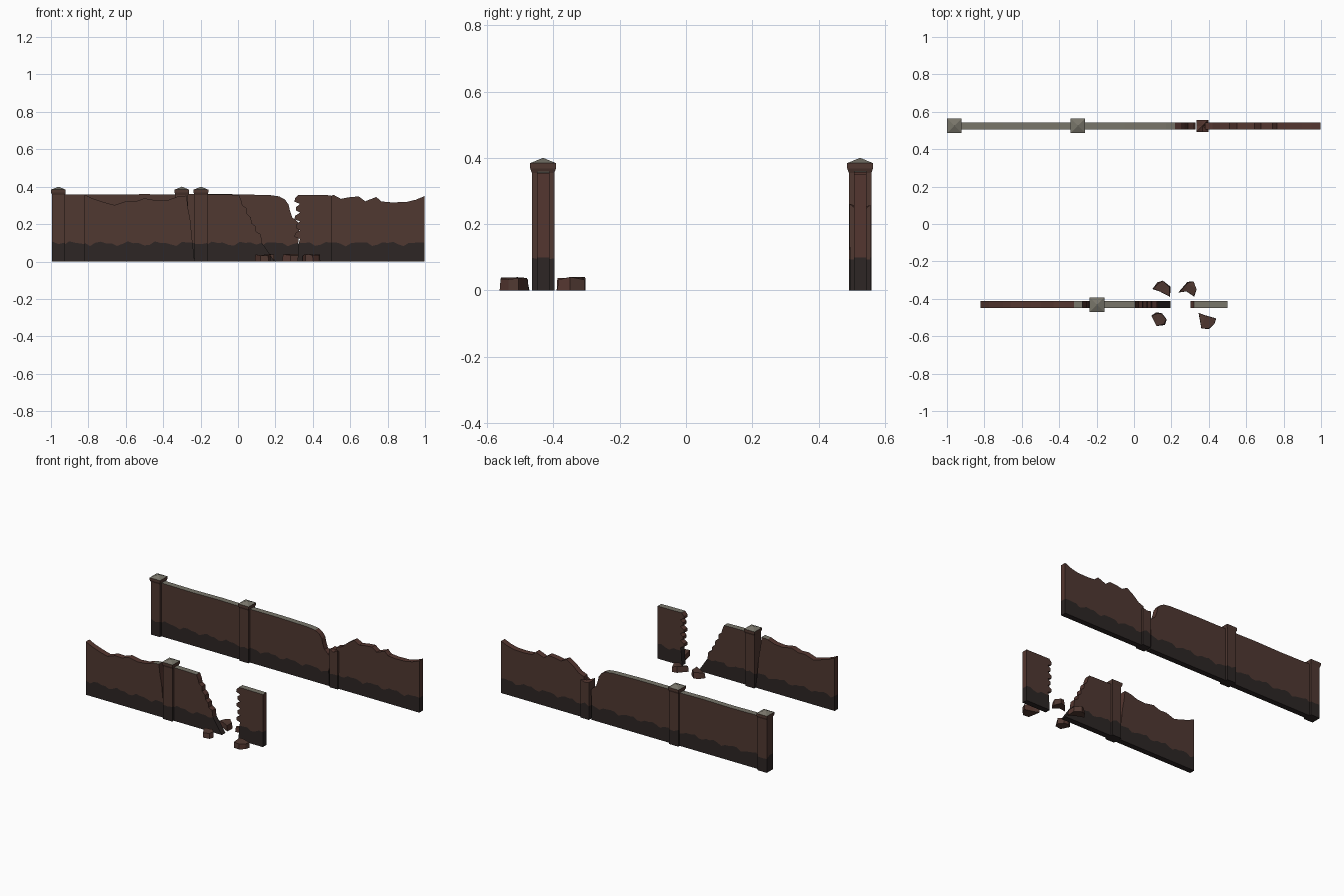
import bpy, bmesh, math, random
from mathutils import Vector

if "Cube" in bpy.data.objects:
    bpy.data.objects.remove(bpy.data.objects["Cube"])

random.seed(4)


def material(name, rgb):
    m = bpy.data.materials.new(name)
    m.diffuse_color = (*rgb, 1)
    m.use_nodes = True
    m.node_tree.nodes["Principled BSDF"].inputs["Base Color"].default_value = m.diffuse_color
    return m


MATS = [material("brown_plaster", (0.080, 0.040, 0.031)),
        material("dark_base", (0.026, 0.019, 0.018)),
        material("grey_stone_top", (0.19, 0.18, 0.145)),
        material("broken_red_brown", (0.088, 0.037, 0.029))]
BROWN, DARK, GREY, BROKEN = range(4)
BACK_Y, FRONT_Y, HALF = 0.525, -0.431, 0.019


def finish(bm, name):
    bmesh.ops.recalc_face_normals(bm, faces=bm.faces)
    me = bpy.data.meshes.new(name)
    bm.to_mesh(me)
    bm.free()
    for m in MATS:
        me.materials.append(m)
    ob = bpy.data.objects.new(name, me)
    bpy.context.collection.objects.link(ob)
    return ob


def band_height(x):
    return 0.096 + 0.009 * math.sin(x * 41) + 0.006 * math.sin(x * 83 + 1)


def wall(name, y, base, outline):
    """base = (left x, right x) on the ground; outline runs from the left end
    of the dark band, over the top, to the right end of the band."""
    bm = bmesh.new()
    vert = lambda p: bm.verts.new((p[0], y - HALF, p[1]))
    upper = [vert(p) for p in outline]
    x0, x1 = outline[0][0], outline[-1][0]
    n = max(4, int((x1 - x0) / 0.028))
    xs = [x0 + (x1 - x0) * i / n for i in range(1, n)]
    wave = [vert((x, band_height(x))) for x in xs]
    feet = [vert((base[0], 0)), vert((base[1], 0))]
    front = [bm.faces.new(upper + wave[::-1]),
             bm.faces.new(feet + [upper[-1]] + wave[::-1] + [upper[0]])]
    ext = bmesh.ops.extrude_face_region(bm, geom=front, use_keep_orig=True)
    moved = [v for v in ext["geom"] if isinstance(v, bmesh.types.BMVert)]
    bmesh.ops.translate(bm, verts=moved, vec=(0, 2 * HALF, 0))
    bmesh.ops.recalc_face_normals(bm, faces=bm.faces)
    # dark foot, grey intact top, reddish broken edges
    for f in bm.faces:
        c, nrm = f.calc_center_median(), f.normal
        top = max(v.co.z for v in f.verts)
        if top < 0.125:
            f.material_index = DARK
        elif abs(nrm.y) > 0.5:
            f.material_index = BROWN
        elif nrm.z > 0.9 and c.z > 0.347:
            f.material_index = GREY
        else:
            f.material_index = BROKEN
    big = [f for f in bm.faces if len(f.verts) > 4]
    bmesh.ops.triangulate(bm, faces=big)
    return finish(bm, name)


def square_ring(bm, x, y, z, half, jitter=0.0):
    """Square ring with two segments to a side."""
    pts = [(-1, -1), (0, -1), (1, -1), (1, 0), (1, 1), (0, 1), (-1, 1), (-1, 0)]
    return [bm.verts.new((x + a * half, y + b * half,
                          z + random.uniform(-jitter, jitter))) for a, b in pts]


def post(name, x, y, levels, tip, tip_mat, top_jitter=0.0):
    bm = bmesh.new()
    rings = []
    for i, (z, half) in enumerate(levels):
        jit = 0.012 if i == 1 else (top_jitter if i == len(levels) - 1 else 0)
        rings.append(square_ring(bm, x, y, z, half, jit))
    bm.faces.new(rings[0]).material_index = DARK
    for k, (a, b) in enumerate(zip(rings, rings[1:])):
        for i in range(8):
            j = (i + 1) % 8
            f = bm.faces.new((a[i], a[j], b[j], b[i]))
            f.material_index = DARK if k == 0 else BROWN
    apex = bm.verts.new((x, y, tip))
    for i in range(8):
        bm.faces.new((rings[-1][i], rings[-1][(i + 1) % 8], apex)).material_index = tip_mat
    return finish(bm, name)


# back wall: two intact bays, one collapsing beside the broken post
wall("back_wall_left", BACK_Y, (-0.96, -0.30),
     [(-0.96, 0.1), (-0.96, 0.36), (-0.70, 0.357), (-0.5, 0.36), (-0.30, 0.357), (-0.30, 0.1)])
wall("back_wall_middle", BACK_Y, (-0.30, 0.325),
     [(-0.30, 0.1), (-0.30, 0.36), (-0.05, 0.36), (0.17, 0.355), (0.22, 0.348), (0.25, 0.332),
      (0.27, 0.305), (0.278, 0.27), (0.29, 0.235), (0.315, 0.217), (0.328, 0.2), (0.322, 0.1)])
wall("back_wall_right", BACK_Y, (0.38, 0.998),
     [(0.38, 0.1), (0.38, 0.275), (0.42, 0.29), (0.46, 0.325), (0.51, 0.357), (0.55, 0.335),
      (0.59, 0.343), (0.645, 0.348), (0.68, 0.322), (0.74, 0.345), (0.765, 0.321),
      (0.82, 0.316), (0.90, 0.318), (0.95, 0.33), (0.998, 0.35), (0.998, 0.1)])

# front wall: ragged left part, part sloping to the gap, lone fragment
wall("front_wall_left", FRONT_Y, (-0.82, -0.232),
     [(-0.82, 0.1), (-0.82, 0.358), (-0.775, 0.336), (-0.70, 0.312), (-0.66, 0.302),
      (-0.60, 0.322), (-0.55, 0.32), (-0.50, 0.338), (-0.43, 0.325), (-0.37, 0.33),
      (-0.32, 0.348), (-0.275, 0.352), (-0.268, 0.29), (-0.255, 0.22), (-0.243, 0.1)])
wall("front_wall_middle", FRONT_Y, (-0.20, 0.195),
     [(-0.20, 0.1), (-0.20, 0.36), (-0.08, 0.358), (0.005, 0.356), (0.018, 0.325), (0.024, 0.3),
      (0.045, 0.285), (0.047, 0.255), (0.07, 0.235), (0.072, 0.205), (0.092, 0.19),
      (0.097, 0.16), (0.122, 0.145), (0.128, 0.1)])
jag = [(0.325, 0.1)]
for i in range(5):  # brick teeth on the broken edge
    z = 0.12 + i * 0.047
    jag += [(0.332, z), (0.302 + 0.008 * (i % 2), z + 0.012), (0.305 + 0.006 * (i % 2), z + 0.03)]
wall("front_wall_fragment", FRONT_Y, (0.318, 0.5),
     jag + [(0.322, 0.356), (0.5, 0.354), (0.5, 0.1)])

# capped posts and the broken one
CAPPED = [(0, 0.034), (0.1, 0.034), (0.355, 0.034), (0.368, 0.039), (0.384, 0.039)]
for name, x, y in (("back_post_end", -0.96, BACK_Y), ("back_post_middle", -0.30, BACK_Y),
                   ("front_post", -0.198, FRONT_Y)):
    post(name, x, y, CAPPED, 0.4, GREY)
post("back_post_broken", 0.366, BACK_Y, [(0, 0.031), (0.1, 0.031), (0.24, 0.032)],
     0.25, BROKEN, 0.022)

# rubble around the gap: irregular low blocks
RUBBLE = [[(0.098, -0.348), (0.125, -0.312), (0.155, -0.303), (0.195, -0.335), (0.193, -0.39), (0.14, -0.362)],
          [(0.236, -0.367), (0.285, -0.31), (0.318, -0.306), (0.335, -0.35), (0.322, -0.388), (0.28, -0.36)],
          [(0.092, -0.49), (0.12, -0.472), (0.15, -0.478), (0.175, -0.51), (0.165, -0.54), (0.12, -0.546)],
          [(0.345, -0.475), (0.38, -0.488), (0.44, -0.505), (0.43, -0.535), (0.40, -0.562), (0.36, -0.558)]]
for k, pts in enumerate(RUBBLE):
    bm = bmesh.new()
    mid = sum((Vector(p) for p in pts), Vector((0, 0))) / len(pts)
    lo = [bm.verts.new((*p, 0)) for p in pts]
    hi = [bm.verts.new((*mid.lerp(Vector(p), random.uniform(0.78, 1)),
                        random.uniform(0.032, 0.041))) for p in pts]
    bm.faces.new(lo)
    bmesh.ops.triangulate(bm, faces=[bm.faces.new(hi)])
    for i in range(len(pts)):
        j = (i + 1) % len(pts)
        bm.faces.new((lo[i], lo[j], hi[j], hi[i])).material_index = BROKEN if i % 2 else BROWN
    finish(bm, f"rubble_{k + 1}")
